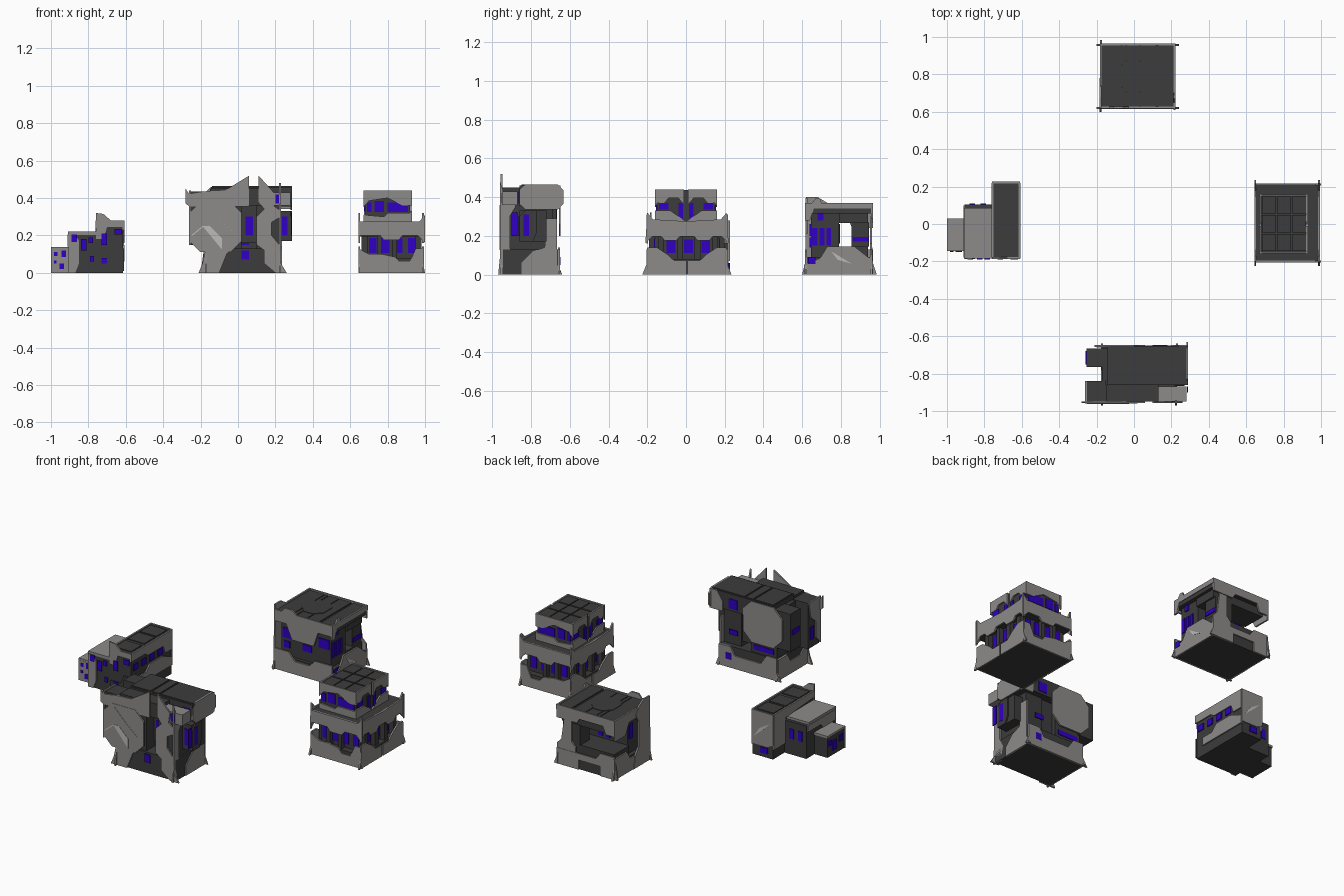
import bpy, bmesh

def material(name, rgb):
    m = bpy.data.materials.new(name)
    m.diffuse_color = (*rgb, 1)
    return m

DARK = material("dark_metal", (0.045, 0.045, 0.045))
PALE = material("pale_armour", (0.27, 0.26, 0.255))
BLUE = material("blue_glass", (0.03, 0.0, 0.55))
LINE = material("trace_line", (0.5, 0.5, 0.5))

def prism(name, axis, a, b, pts, mat):
    """Extrude a 2D outline along an axis from a to b."""
    put = {'x': lambda u, v, d: (d, u, v), 'y': lambda u, v, d: (u, d, v), 'z': lambda u, v, d: (u, v, d)}[axis]
    bm = bmesh.new()
    lo = [bm.verts.new(put(u, v, a)) for u, v in pts]
    hi = [bm.verts.new(put(u, v, b)) for u, v in pts]
    bm.faces.new(lo)
    bm.faces.new(hi[::-1])
    for i in range(len(pts)):
        j = (i + 1) % len(pts)
        bm.faces.new((lo[i], hi[i], hi[j], lo[j]))
    bmesh.ops.recalc_face_normals(bm, faces=bm.faces)
    me = bpy.data.meshes.new(name)
    bm.to_mesh(me)
    bm.free()
    me.materials.append(mat)
    ob = bpy.data.objects.new(name, me)
    bpy.context.collection.objects.link(ob)
    return ob

def box(name, x0, x1, y0, y1, z0, z1, mat=DARK):
    return prism(name, 'z', z0, z1, [(x0, y0), (x1, y0), (x1, y1), (x0, y1)], mat)

def panel(name, axis, at, pts, mat=PALE, t=0.01, sym=None):
    """Thin plate on a wall; sym mirrors it about that coordinate."""
    prism(name, axis, at - t / 2, at + t / 2, pts, mat)
    if sym is not None:
        prism(name + "_mirror", axis, at - t / 2, at + t / 2, [(2 * sym - u, v) for u, v in pts], mat)

def windows(name, axis, at, rects):
    for u, v, w, h in rects:
        panel(name, axis, at, [(u, v), (u + w, v), (u + w, v + h), (u, v + h)], BLUE, 0.006)

def octagon(u0, u1, v0, v1, c):
    return [(u0 + c, v0), (u1 - c, v0), (u1, v0 + c), (u1, v1 - c), (u1 - c, v1), (u0 + c, v1), (u0, v1 - c), (u0, v0 + c)]

def trace(name, axis, at, pts, w=0.004):
    panel(name, axis, at, pts + [(u + w, v - w) for u, v in reversed(pts)], LINE, 0.002)

# ---- West building: three stepped blocks
box("west_tall_block", -0.755, -0.615, -0.18, 0.22, 0, 0.275)
box("west_middle_block", -0.905, -0.755, -0.18, 0.105, 0, 0.205)
box("west_low_block", -0.995, -0.905, -0.14, 0.025, 0, 0.125)
box("west_middle_roof", -0.908, -0.755, -0.184, 0.085, 0.203, 0.22, PALE)
box("west_low_roof", -1.0, -0.905, -0.144, 0.03, 0.123, 0.137, PALE)
panel("west_front_crest", 'y', -0.182, [(-0.76, 0.18), (-0.72, 0.18), (-0.70, 0.245), (-0.61, 0.245), (-0.61, 0.28), (-0.68, 0.28), (-0.72, 0.315), (-0.76, 0.32)])
panel("west_front_foot", 'y', -0.182, [(-0.75, 0.01), (-0.61, 0.01), (-0.61, 0.13), (-0.66, 0.13), (-0.68, 0.08), (-0.75, 0.08)], DARK)
panel("west_middle_front", 'y', -0.182, [(-0.907, 0), (-0.87, 0), (-0.85, 0.05), (-0.85, 0.17), (-0.87, 0.205), (-0.907, 0.205)])
panel("west_low_front", 'y', -0.142, [(-1, 0), (-0.905, 0), (-0.905, 0.125), (-1, 0.125)], PALE, 0.006)
windows("west_low_window", 'y', -0.146, [(-0.985, 0.09, 0.02, 0.02), (-0.955, 0.02, 0.025, 0.03), (-0.945, 0.085, 0.025, 0.035), (-0.985, 0.05, 0.015, 0.015)])
windows("west_window", 'y', -0.187, [(-0.89, 0.165, 0.03, 0.04), (-0.84, 0.12, 0.03, 0.06), (-0.79, 0.06, 0.02, 0.03), (-0.80, 0.16, 0.025, 0.03), (-0.73, 0.15, 0.03, 0.06), (-0.66, 0.205, 0.04, 0.03), (-0.73, 0.05, 0.03, 0.03)])
panel("west_back_armour", 'y', 0.221, [(-0.76, 0.09), (-0.72, 0.07), (-0.61, 0.07), (-0.61, 0.28), (-0.76, 0.28)])
windows("west_back_window", 'y', 0.223, [(-0.72, 0.025, 0.05, 0.035)])
panel("west_outer_band", 'x', -0.612, [(-0.185, 0.23), (-0.05, 0.23), (-0.02, 0.21), (0.13, 0.21), (0.15, 0.16), (0.22, 0.16), (0.22, 0.28), (-0.185, 0.28)])
panel("west_outer_belt", 'x', -0.612, [(-0.12, 0.06), (0.22, 0.06), (0.22, 0.11), (0.12, 0.15), (0, 0.15), (-0.04, 0.11), (-0.12, 0.11)])
windows("west_outer_window", 'x', -0.61, [(y, 0.165, 0.045, 0.04) for y in (-0.16, -0.08, 0.0, 0.08)])
panel("west_inner_armour", 'x', -0.757, [(0.10, 0.06), (0.22, 0.06), (0.22, 0.28), (-0.18, 0.28), (-0.18, 0.24), (0.10, 0.22)])
panel("west_step_band", 'x', -0.907, [(-0.18, 0.14), (-0.05, 0.14), (-0.03, 0.165), (0.10, 0.165), (0.10, 0.205), (-0.18, 0.205)])
windows("west_step_window", 'x', -0.998, [(-0.12, 0.06, 0.03, 0.04), (-0.06, 0.03, 0.04, 0.06), (-0.01, 0.07, 0.03, 0.03)])
windows("west_side_window", 'y', 0.107, [(-0.88, 0.1, 0.03, 0.06), (-0.82, 0.1, 0.03, 0.06)])
for i, y in enumerate((-0.1, 0.03, 0.15)):
    box("west_roof_plate", -0.745, -0.63, y - 0.055, y + 0.05, 0.274, 0.28)

# ---- East building: tiered tower, same armour on opposing sides
CX = 0.82
box("east_floor", 0.65, 0.99, -0.2, 0.21, 0, 0.08)
box("east_core", 0.69, 0.95, -0.16, 0.17, 0.08, 0.2)
box("east_middle_tier", 0.65, 0.99, -0.195, 0.21, 0.195, 0.275)
box("east_top_tier", 0.68, 0.92, -0.15, 0.15, 0.275, 0.425)
for i in range(3):
    for j in range(3):
        x, y = 0.685 + i * 0.08, -0.145 + j * 0.1
        box("east_roof_plate", x, x + 0.074, y, y + 0.092, 0.42, 0.436)
        if 0 < i < 3:
            box("east_column_front", x - 0.02, x + 0.005, -0.19, -0.16, 0.08, 0.2)
            box("east_column_back", x - 0.02, x + 0.005, 0.17, 0.2, 0.08, 0.2)
for y in (-0.13, -0.03, 0.06, 0.15):
    box("east_column_right", 0.95, 0.98, y - 0.015, y + 0.015, 0.08, 0.2)
    box("east_column_left", 0.66, 0.69, y - 0.015, y + 0.015, 0.08, 0.2)
for y in (-0.2, 0.212):
    s = 1 if y > 0 else -1
    panel("east_foot", 'y', y, [(0.645, 0), (1.0, 0), (0.99, 0.05), (0.99, 0.13), (0.95, 0.13), (0.92, 0.06), (0.86, 0.06), (0.84, 0.085), (0.77, 0.1), (0.70, 0.1), (0.645, 0.13)])
    panel("east_belt", 'y', y, [(0.645, 0.2), (0.76, 0.2), (0.78, 0.175), (0.86, 0.175), (0.88, 0.2), (0.96, 0.2), (1.0, 0.16), (1.0, 0.31), (0.97, 0.275), (0.645, 0.275)])
    yt = 0.154 * s
    panel("east_crown", 'y', yt, [(0.67, 0.35), (0.70, 0.385), (0.80, 0.4), (0.88, 0.36), (0.93, 0.36), (0.93, 0.44), (0.67, 0.44)])
    panel("east_sill", 'y', yt, [(0.67, 0.275), (0.93, 0.275), (0.93, 0.32), (0.80, 0.32), (0.78, 0.3), (0.67, 0.31)])
    windows("east_top_window", 'y', yt - s * 0.002, [(0.69, 0.325, 0.025, 0.05), (0.73, 0.325, 0.05, 0.06), (0.80, 0.325, 0.11, 0.05)])
    windows("east_window", 'y', -0.163 if s < 0 else 0.173, [(0.70 + i * 0.07, 0.105, 0.04, 0.08) for i in range(4)])
for x in (0.648, 0.99):
    panel("east_side_foot", 'x', x, [(-0.225, 0), (0, 0), (0, 0.07), (-0.06, 0.07), (-0.09, 0.1), (-0.15, 0.14), (-0.2, 0.14), (-0.205, 0.05)], sym=0.005)
    panel("east_side_belt", 'x', x, [(-0.21, 0.16), (-0.17, 0.2), (-0.13, 0.2), (-0.11, 0.175), (-0.05, 0.175), (-0.03, 0.2), (0.005, 0.2), (0.005, 0.275), (-0.17, 0.285), (-0.2, 0.32)], sym=0.005)
for x in (0.678, 0.924):
    panel("east_side_crown", 'x', x, [(-0.16, 0.37), (-0.11, 0.37), (-0.09, 0.395), (-0.04, 0.395), (-0.01, 0.36), (-0.01, 0.44), (-0.16, 0.44)], sym=0)
    panel("east_side_sill", 'x', x, [(-0.16, 0.275), (0, 0.275), (-0.03, 0.295), (-0.08, 0.33), (-0.16, 0.33)], sym=0)
    windows("east_side_top_window", 'x', x, [(-0.14, 0.335, 0.05, 0.035), (-0.04, 0.29, 0.025, 0.08), (0.015, 0.29, 0.025, 0.08), (0.09, 0.335, 0.05, 0.035)])
windows("east_side_window", 'x', 0.953, [(-0.1 + i * 0.09, 0.11, 0.045, 0.07) for i in range(3)])
windows("east_inner_window", 'x', 0.687, [(-0.1 + i * 0.09, 0.11, 0.045, 0.07) for i in range(3)])

# ---- North building: roof slab over a core with an open back hall
box("north_floor", -0.175, 0.215, 0.625, 0.955, 0, 0.09)
box("north_core", -0.15, 0.19, 0.645, 0.79, 0.09, 0.33)
box("north_hall_floor", -0.16, 0.2, 0.79, 0.94, 0.09, 0.145)
box("north_hall_ceiling", -0.16, 0.2, 0.79, 0.94, 0.265, 0.33)
box("north_hall_pillar", 0.07, 0.19, 0.855, 0.945, 0.145, 0.27)
box("north_roof", -0.178, 0.218, 0.62, 0.962, 0.315, 0.355)
for x0, x1 in ((-0.178, -0.07), (-0.065, -0.045), (-0.04, 0.03), (0.035, 0.115), (0.13, 0.218)):
    box("north_roof_strip", x0, x1, 0.622, 0.96, 0.352, 0.362)
prism("north_roof_hatch", 'z', 0.36, 0.365, octagon(-0.08, 0.07, 0.7, 0.88, 0.045), DARK)
panel("north_front_band", 'y', 0.622, [(-0.18, 0.3), (-0.1, 0.3), (-0.06, 0.21), (0.09, 0.21), (0.12, 0.3), (0.22, 0.3), (0.22, 0.37), (-0.03, 0.37), (-0.06, 0.395), (-0.11, 0.395), (-0.13, 0.37), (-0.18, 0.37)])
panel("north_front_foot", 'y', 0.62, [(-0.2, 0), (0.24, 0), (0.22, 0.05), (0.22, 0.12), (0.1, 0.12), (0.06, 0.08), (-0.04, 0.08), (-0.08, 0.13), (-0.18, 0.13), (-0.18, 0.05)])
windows("north_front_window", 'y', 0.642, [(-0.14, 0.2, 0.07, 0.06), (-0.13, 0.14, 0.04, 0.04), (0.11, 0.2, 0.07, 0.06), (0.0, 0.15, 0.06, 0.04)])
panel("north_right_band", 'x', 0.217, [(0.615, 0.28), (0.64, 0.28), (0.66, 0.34), (0.965, 0.34), (0.965, 0.37), (0.70, 0.37), (0.69, 0.395), (0.67, 0.395), (0.65, 0.37), (0.615, 0.37)])
panel("north_right_foot", 'x', 0.216, [(0.61, 0), (0.965, 0), (0.965, 0.07), (0.87, 0.145), (0.73, 0.145), (0.69, 0.08), (0.61, 0.05)])
windows("north_right_window", 'x', 0.193, [(0.65, 0.15, 0.03, 0.09), (0.69, 0.15, 0.025, 0.09), (0.725, 0.15, 0.025, 0.09), (0.86, 0.17, 0.085, 0.025), (0.68, 0.28, 0.03, 0.05)])
windows("north_low_window", 'x', 0.22, [(0.63, 0.055, 0.04, 0.035)])
panel("north_left_leg", 'x', -0.18, [(0.6, 0), (0.78, 0), (0.76, 0.08), (0.73, 0.12), (0.73, 0.28), (0.76, 0.33), (0.73, 0.37), (0.68, 0.4), (0.62, 0.4), (0.615, 0.06)])
panel("north_left_band", 'x', -0.178, [(0.74, 0.31), (0.82, 0.31), (0.86, 0.24), (0.965, 0.24), (0.965, 0.37), (0.74, 0.37)])
panel("north_left_foot", 'x', -0.177, [(0.77, 0), (0.985, 0), (0.965, 0.06), (0.965, 0.13), (0.84, 0.13), (0.81, 0.08), (0.77, 0.08)])
windows("north_left_window", 'x', -0.153, [(0.745, 0.18, 0.035, 0.09)])
panel("north_back_band", 'y', 0.96, [(-0.18, 0.27), (-0.12, 0.27), (-0.1, 0.32), (0.06, 0.32), (0.08, 0.29), (0.22, 0.29), (0.22, 0.37), (-0.18, 0.37)])
panel("north_back_column", 'y', 0.955, [(0.09, 0.08), (0.22, 0.08), (0.22, 0.13), (0.19, 0.16), (0.17, 0.3), (0.12, 0.3), (0.12, 0.16), (0.09, 0.13)])
panel("north_back_foot", 'y', 0.957, [(-0.2, 0), (-0.08, 0), (-0.08, 0.06), (0.07, 0.06), (0.07, 0), (0.24, 0), (0.22, 0.05), (0.22, 0.1), (-0.05, 0.1), (-0.08, 0.14), (-0.18, 0.14)])
windows("north_back_window", 'y', 0.793, [(-0.12, 0.2, 0.05, 0.06), (-0.03, 0.16, 0.03, 0.09), (0.02, 0.16, 0.03, 0.09)])

# ---- South building: top-heavy hall with prongs, shields and fins
box("south_floor", -0.17, 0.23, -0.945, -0.66, 0, 0.13)
box("south_body_left", -0.16, 0.02, -0.93, -0.67, 0.13, 0.37)
box("south_body_right", 0.1, 0.22, -0.93, -0.69, 0.13, 0.37)
box("south_link", 0.02, 0.1, -0.86, -0.7, 0.16, 0.37)
box("south_right_pod", 0.2, 0.28, -0.86, -0.72, 0.17, 0.33)
box("south_roof_back", -0.145, 0.288, -0.86, -0.652, 0.355, 0.46)
box("south_roof_front", -0.15, 0.13, -0.95, -0.86, 0.36, 0.45)
box("south_front_pod", 0.13, 0.28, -0.95, -0.87, 0.36, 0.43, PALE)
box("south_prong_front", -0.255, -0.15, -0.95, -0.84, 0.15, 0.435)
box("south_prong_back", -0.255, -0.145, -0.765, -0.665, 0.2, 0.435)
box("south_neck", -0.17, -0.14, -0.84, -0.765, 0.14, 0.43)
for x0, x1 in ((-0.14, -0.01), (0.0, 0.05), (0.06, 0.28)):
    box("south_roof_plate", x0, x1, -0.85, -0.66, 0.458, 0.465)
panel("south_front_shield", 'y', -0.955, octagon(-0.26, 0.02, 0.11, 0.38, 0.06))
panel("south_front_foot", 'y', -0.95, [(-0.21, 0), (-0.1, 0), (-0.06, 0.1), (-0.02, 0.14), (-0.17, 0.14), (-0.19, 0.05)])
panel("south_left_fin", 'y', -0.953, [(-0.28, 0.37), (-0.26, 0.355), (0.06, 0.355), (0.06, 0.52), (-0.07, 0.44), (-0.17, 0.435), (-0.26, 0.42), (-0.28, 0.45)])
panel("south_right_fin", 'y', -0.953, [(0.14, 0.12), (0.1, 0.15), (0.1, 0.3), (0.14, 0.34), (0.11, 0.38), (0.11, 0.52), (0.2, 0.42), (0.19, 0.36), (0.23, 0.33), (0.23, 0.3), (0.18, 0.27), (0.18, 0.2), (0.23, 0.14), (0.23, 0.05), (0.26, 0), (0.2, 0), (0.14, 0.05)])
windows("south_front_window", 'y', -0.95, [(0.02, 0.07, 0.04, 0.05), (0.2, 0.37, 0.03, 0.05)])
windows("south_body_window", 'y', -0.862, [(0.04, 0.2, 0.04, 0.1), (0.22, 0.37, 0.05, 0.06), (0.235, 0.2, 0.03, 0.1)])
panel("south_roof_end", 'x', 0.285, octagon(-0.86, -0.632, 0.335, 0.465, 0.03))
panel("south_right_column", 'x', 0.225, [(-0.97, 0), (-0.9, 0), (-0.88, 0.08), (-0.91, 0.14), (-0.91, 0.3), (-0.88, 0.35), (-0.88, 0.42), (-0.94, 0.42), (-0.96, 0.48), (-0.96, 0.1)])
panel("south_right_post", 'x', 0.283, [(-0.86, 0.17), (-0.79, 0.17), (-0.77, 0.22), (-0.77, 0.33), (-0.83, 0.33), (-0.86, 0.3)], DARK)
panel("south_right_foot", 'x', 0.23, [(-0.85, 0), (-0.64, 0), (-0.665, 0.05), (-0.665, 0.29), (-0.72, 0.29), (-0.73, 0.14), (-0.79, 0.12), (-0.85, 0.06)])
windows("south_right_window", 'x', 0.286, [(-0.9, 0.2, 0.03, 0.12), (-0.84, 0.2, 0.03, 0.11)])
panel("south_back_shield", 'y', -0.652, octagon(-0.21, 0.06, 0.2, 0.455, 0.06))
panel("south_back_foot", 'y', -0.655, [(-0.2, 0), (0.25, 0), (0.23, 0.05), (0.23, 0.13), (0.15, 0.13), (0.12, 0.08), (-0.06, 0.08), (-0.1, 0.14), (-0.17, 0.14), (-0.17, 0.05)])
panel("south_back_corner", 'y', -0.652, [(0.2, 0.34), (0.29, 0.34), (0.29, 0.46), (0.24, 0.46), (0.2, 0.4)])
windows("south_back_window", 'y', -0.651, [(0.1, 0.37, 0.06, 0.06), (0.14, 0.05, 0.04, 0.04)])
windows("south_wall_window", 'y', -0.668, [(-0.14, 0.15, 0.14, 0.03), (0.11, 0.2, 0.06, 0.03)])
panel("south_left_foot", 'x', -0.172, [(-0.97, 0), (-0.64, 0), (-0.66, 0.05), (-0.66, 0.13), (-0.75, 0.13), (-0.78, 0.08), (-0.88, 0.08), (-0.95, 0.14)])
panel("south_prong_cap", 'x', -0.257, [(-0.96, 0.15), (-0.91, 0.2), (-0.91, 0.3), (-0.86, 0.34), (-0.84, 0.44), (-0.96, 0.44)])
windows("south_prong_window", 'x', -0.257, [(-0.89, 0.2, 0.03, 0.08), (-0.75, 0.3, 0.07, 0.03)])

# ---- Fine trace lines on the larger shields
trace("south_shield_trace", 'y', -0.961, [(-0.25, 0.2), (-0.19, 0.25), (-0.15, 0.25), (-0.09, 0.19), (-0.09, 0.13)])
trace("south_shield_trace", 'y', -0.961, [(-0.18, 0.36), (-0.1, 0.28), (-0.03, 0.22)])
trace("west_back_trace", 'y', 0.227, [(-0.74, 0.22), (-0.7, 0.18), (-0.67, 0.18), (-0.63, 0.12)])
trace("north_foot_trace", 'x', 0.222, [(0.75, 0.12), (0.78, 0.08), (0.85, 0.06)])
